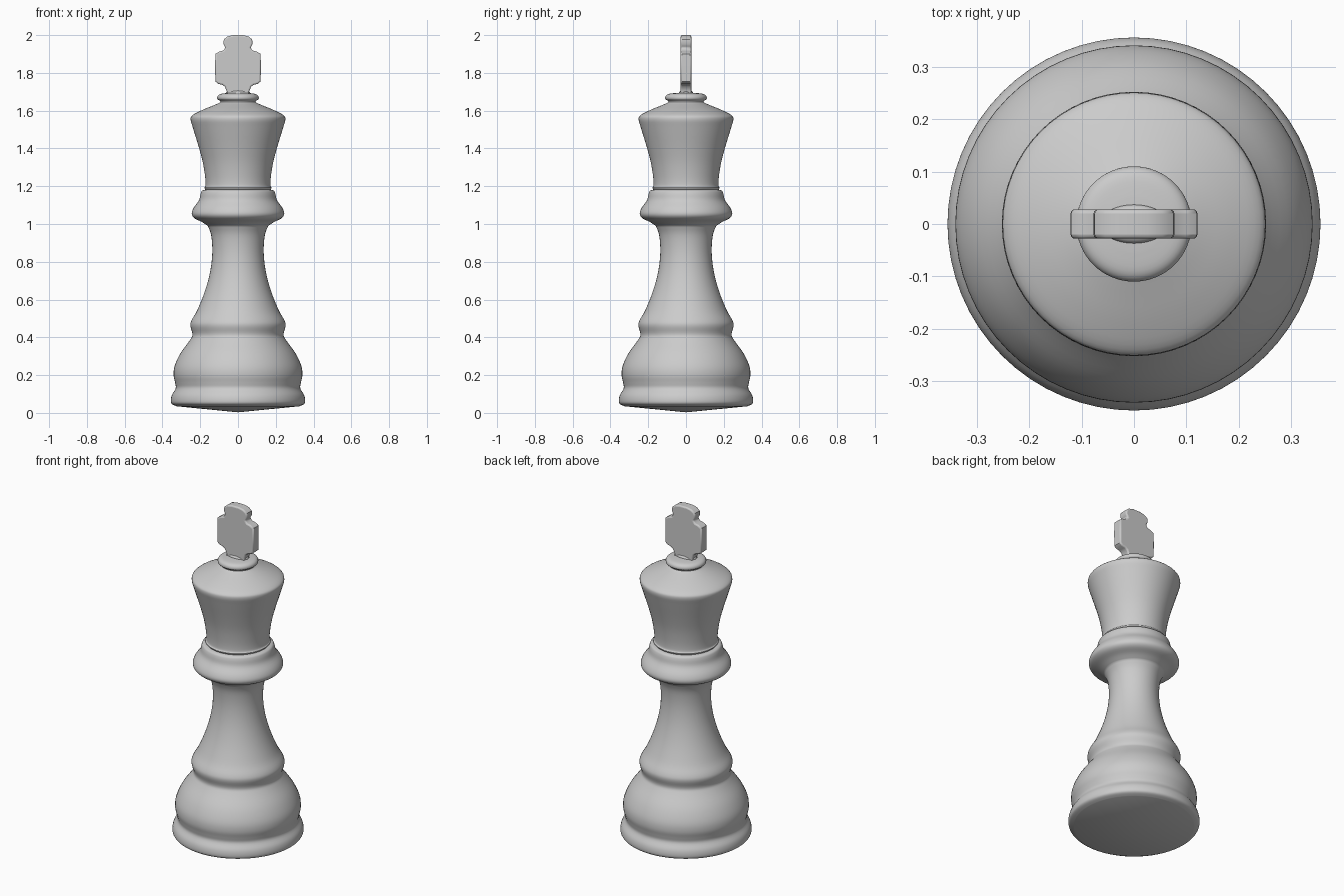
import bpy, bmesh, math
from mathutils import Vector

if "Cube" in bpy.data.objects:
    bpy.data.objects.remove(bpy.data.objects["Cube"])


def smooth_path(pts, steps=4):
    """Catmull-Rom curve through the profile points."""
    p = [Vector(q) for q in pts]
    p = [p[0]] + p + [p[-1]]
    out = []
    for i in range(1, len(p) - 2):
        a, b, c, d = p[i - 1:i + 3]
        for k in range(steps):
            t = k / steps
            out.append(0.5 * (2 * b + (c - a) * t + (2 * a - 5 * b + 4 * c - d) * t * t
                              + (3 * b - a - 3 * c + d) * t ** 3))
    return out + [p[-1]]


def finish(name, bm, angle):
    bmesh.ops.recalc_face_normals(bm, faces=bm.faces)
    me = bpy.data.meshes.new(name)
    bm.to_mesh(me)
    bm.free()
    ob = bpy.data.objects.new(name, me)
    bpy.context.collection.objects.link(ob)
    bpy.ops.object.select_all(action='DESELECT')
    ob.select_set(True)
    bpy.context.view_layer.objects.active = ob
    bpy.ops.object.shade_smooth_by_angle(angle=math.radians(angle))
    return ob


def lathe(name, path, sides=64):
    bm = bmesh.new()
    vs = [bm.verts.new((max(r, 0), 0, z)) for r, z in path]
    es = [bm.edges.new(e) for e in zip(vs, vs[1:])]
    bmesh.ops.spin(bm, geom=vs + es, cent=(0, 0, 0), axis=(0, 0, 1),
                   angle=2 * math.pi, steps=sides)
    bmesh.ops.remove_doubles(bm, verts=bm.verts, dist=1e-5)
    return finish(name, bm, 60)


# turned base and stem, with a slightly conical underside
stem = [(0.325, 0.035), (0.35, 0.047), (0.356, 0.065), (0.35, 0.095), (0.33, 0.13),
        (0.333, 0.16), (0.341, 0.2), (0.335, 0.25), (0.305, 0.315), (0.255, 0.385),
        (0.241, 0.415), (0.252, 0.46), (0.246, 0.49), (0.215, 0.545), (0.175, 0.645),
        (0.147, 0.75), (0.136, 0.85), (0.142, 0.94), (0.16, 0.99)]
# collar below the head
collar = [(0.16, 0.99), (0.19, 1.01), (0.23, 1.03), (0.245, 1.053), (0.235, 1.085),
          (0.207, 1.125), (0.198, 1.16), (0.19, 1.176), (0.172, 1.182)]
# flared head and finial ring
head = [(0.172, 1.182), (0.178, 1.192), (0.172, 1.203), (0.174, 1.25), (0.186, 1.325),
        (0.207, 1.405), (0.239, 1.51), (0.251, 1.555), (0.24, 1.577), (0.19, 1.603),
        (0.13, 1.628), (0.098, 1.642), (0.095, 1.651), (0.109, 1.662),
        (0.107, 1.678), (0.09, 1.689), (0.05, 1.694)]
profile = ([Vector((0, 0.003))] + smooth_path(stem)[:-1] + smooth_path(collar)[:-1]
           + smooth_path(head) + [Vector((0, 1.695))])
lathe("turned_body", profile)

# flat cross: half outline mirrored, extruded and bevelled
half = [(0.062, 1.675), (0.058, 1.7), (0.07, 1.728), (0.085, 1.738), (0.105, 1.742),
        (0.12, 1.755), (0.121, 1.83), (0.12, 1.9), (0.1, 1.913), (0.078, 1.918),
        (0.066, 1.933), (0.077, 1.952), (0.075, 1.977), (0.055, 1.993), (0.025, 2.0)]
outline = half + [(-x, z) for x, z in reversed(half)]
T = 0.028
bm = bmesh.new()
face = bm.faces.new([bm.verts.new((x, -T, z)) for x, z in outline])
ext = bmesh.ops.extrude_face_region(bm, geom=[face])
bmesh.ops.translate(bm, vec=(0, 2 * T, 0),
                    verts=[g for g in ext["geom"] if isinstance(g, bmesh.types.BMVert)])
cross = finish("top_cross", bm, 40)
bev = cross.modifiers.new("soft_edges", 'BEVEL')
bev.width = 0.008
bev.segments = 3
bev.limit_method = 'ANGLE'
bev.angle_limit = math.radians(60)

# little swelling where the cross meets the ring
bm = bmesh.new()
bmesh.ops.create_uvsphere(bm, u_segments=32, v_segments=12, radius=1)
bmesh.ops.scale(bm, vec=(0.065, 0.037, 0.018), verts=bm.verts)
bmesh.ops.translate(bm, vec=(0, 0, 1.694), verts=bm.verts)
finish("cross_foot", bm, 60)
